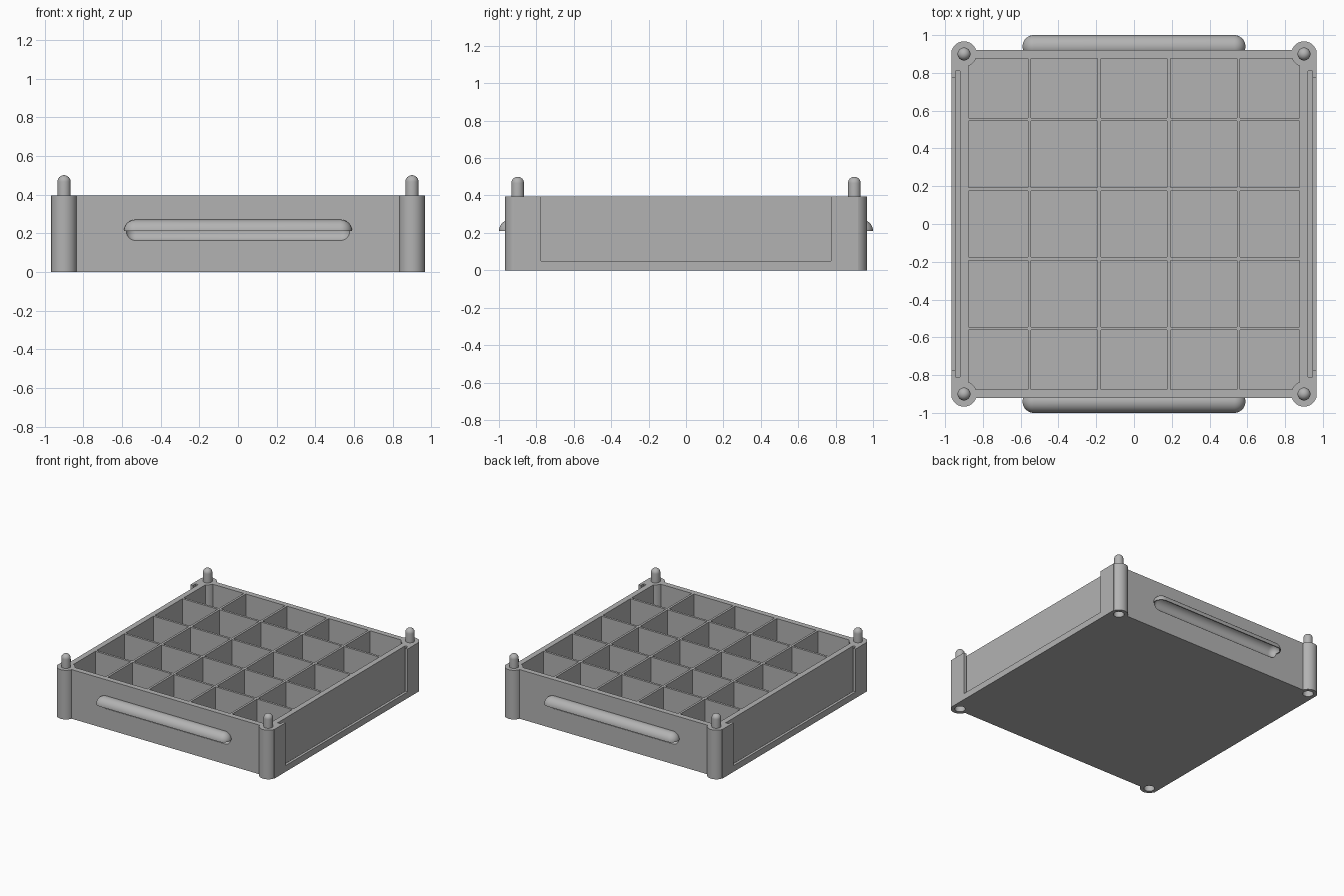
import bpy
import bmesh
from math import sin, cos, pi
from mathutils import Matrix, Vector

old = bpy.data.objects.get("Cube")
if old:
    bpy.data.objects.remove(old)

grey = bpy.data.materials.new("plain grey")
grey.use_nodes = True
COLOUR = (0.45, 0.45, 0.45, 1)
grey.diffuse_color = COLOUR
grey.node_tree.nodes["Principled BSDF"].inputs["Base Color"].default_value = COLOUR

HALF_X, HALF_Y, TOP = 0.967, 0.92, 0.395
POST, POST_R, PEG_R = 0.9, 0.067, 0.034
GRIP_Y, GRIP_Z, GRIP_R, SCOOP_R = 0.94, 0.21, 0.06, 0.052
CORNERS = [(x, y) for x in (-POST, POST) for y in (-POST, POST)]


def make(name, bm):
    bmesh.ops.recalc_face_normals(bm, faces=bm.faces)
    mesh = bpy.data.meshes.new(name)
    bm.to_mesh(mesh)
    bm.free()
    mesh.materials.append(grey)
    obj = bpy.data.objects.new(name, mesh)
    bpy.context.collection.objects.link(obj)
    return obj


def boxes(name, spans):
    """One object from boxes given as low and high corners."""
    bm = bmesh.new()
    for low, high in spans:
        low, high = Vector(low), Vector(high)
        place = Matrix.Translation((low + high) / 2) @ Matrix.Diagonal(high - low).to_4x4()
        bmesh.ops.create_cube(bm, size=1, matrix=place)
    return make(name, bm)


def lathe(name, profile, matrices, sides=40):
    """Turn (radius, height) points about z, once for each matrix."""
    bm = bmesh.new()
    for matrix in matrices:
        rings = []
        for r, h in profile:
            count = sides if r > 0 else 1
            rings.append([bm.verts.new(matrix @ Vector((r * cos(2 * pi * i / sides),
                                                        r * sin(2 * pi * i / sides), h)))
                          for i in range(count)])
        for a, b in zip(rings, rings[1:]):
            for i in range(sides):
                j = (i + 1) % sides
                quad = [a[i % len(a)], a[j % len(a)], b[j % len(b)], b[i % len(b)]]
                bm.faces.new(list(dict.fromkeys(quad)))
        # Close open ends
        for ring in (rings[0], rings[-1]):
            if len(ring) > 1:
                bm.faces.new(ring)
    return make(name, bm)


def dome(radius, base, steps=10):
    arc = [(radius * cos(pi / 2 * i / steps), base + radius * sin(pi / 2 * i / steps))
           for i in range(steps)]
    return arc + [(0, base + radius)]


def capsule(name, radius, half_length, side):
    """Round-ended bar along x on the front (-1) or back (1)."""
    end = dome(radius, half_length - radius)
    profile = [(r, -h) for r, h in reversed(end)] + end
    place = Matrix.Translation((0, side * GRIP_Y, GRIP_Z)) @ Matrix.Rotation(pi / 2, 4, 'Y')
    return lathe(name, profile, [place])


def combine(target, tool, operation='DIFFERENCE'):
    mod = target.modifiers.new(operation.title(), 'BOOLEAN')
    mod.operation, mod.solver, mod.object = operation, 'EXACT', tool
    bpy.context.view_layer.objects.active = target
    bpy.ops.object.modifier_apply(modifier=mod.name)
    bpy.data.objects.remove(tool)


def smooth(obj):
    bpy.ops.object.select_all(action='DESELECT')
    obj.select_set(True)
    bpy.context.view_layer.objects.active = obj
    bpy.ops.object.shade_smooth_by_angle(angle=pi / 6)


# Tray block hollowed into a five by five grid
tray = boxes("tray", [((-HALF_X, -HALF_Y, 0), (HALF_X, HALF_Y, TOP))])
inner, wall = 0.876, 0.018
lines = [-0.553, -0.185, 0.185, 0.553]
starts = [-inner] + [c + wall / 2 for c in lines]
ends = [c - wall / 2 for c in lines] + [inner]
cells = list(zip(starts, ends))
combine(tray, boxes("cell_cutter", [((x0, y0, 0.03), (x1, y1, 1))
                                    for x0, x1 in cells for y0, y1 in cells]))

# Label slots in both sides, each behind an open-topped window
for side in (-1, 1):
    for depth_in, depth_out, reach, floor in ((0.92, 0.945, 0.81, 0.03),
                                              (0.93, 1.1, 0.775, 0.05)):
        x0, x1 = sorted((side * depth_in, side * depth_out))
        combine(tray, boxes("slot_cutter", [((x0, -reach, floor), (x1, reach, 1))]))

# Corner posts with stacking sockets below
spots = [Matrix.Translation((x, y, 0)) for x, y in CORNERS]
combine(tray, lathe("corner_posts", [(POST_R, 0), (POST_R, TOP)], spots), 'UNION')
combine(tray, lathe("socket_cutter", [(0.039, -0.1)] + dome(0.039, 0.08), spots))

# Handles: quarter-round lips over scooped finger recesses
for side, label in ((-1, "front"), (1, "back")):
    combine(tray, capsule("scoop_cutter", SCOOP_R, 0.582, side))
    handle = capsule(label + "_handle", GRIP_R, 0.59, side)
    y0, y1 = sorted((side * 0.91, side * 1.1))
    combine(handle, boxes("keep_upper", [((-1, y0, GRIP_Z), (1, y1, 1))]), 'INTERSECT')
    combine(handle, capsule("scoop_cutter", SCOOP_R, 0.582, side))
    smooth(handle)
smooth(tray)

# Round-topped stacking pegs
for x, y in CORNERS:
    name = ("front" if y < 0 else "back") + ("_left" if x > 0 else "_right") + "_peg"
    peg = lathe(name, [(PEG_R, TOP - 0.01)] + dome(PEG_R, 0.5 - PEG_R),
                [Matrix.Translation((x, y, 0))], 32)
    smooth(peg)
